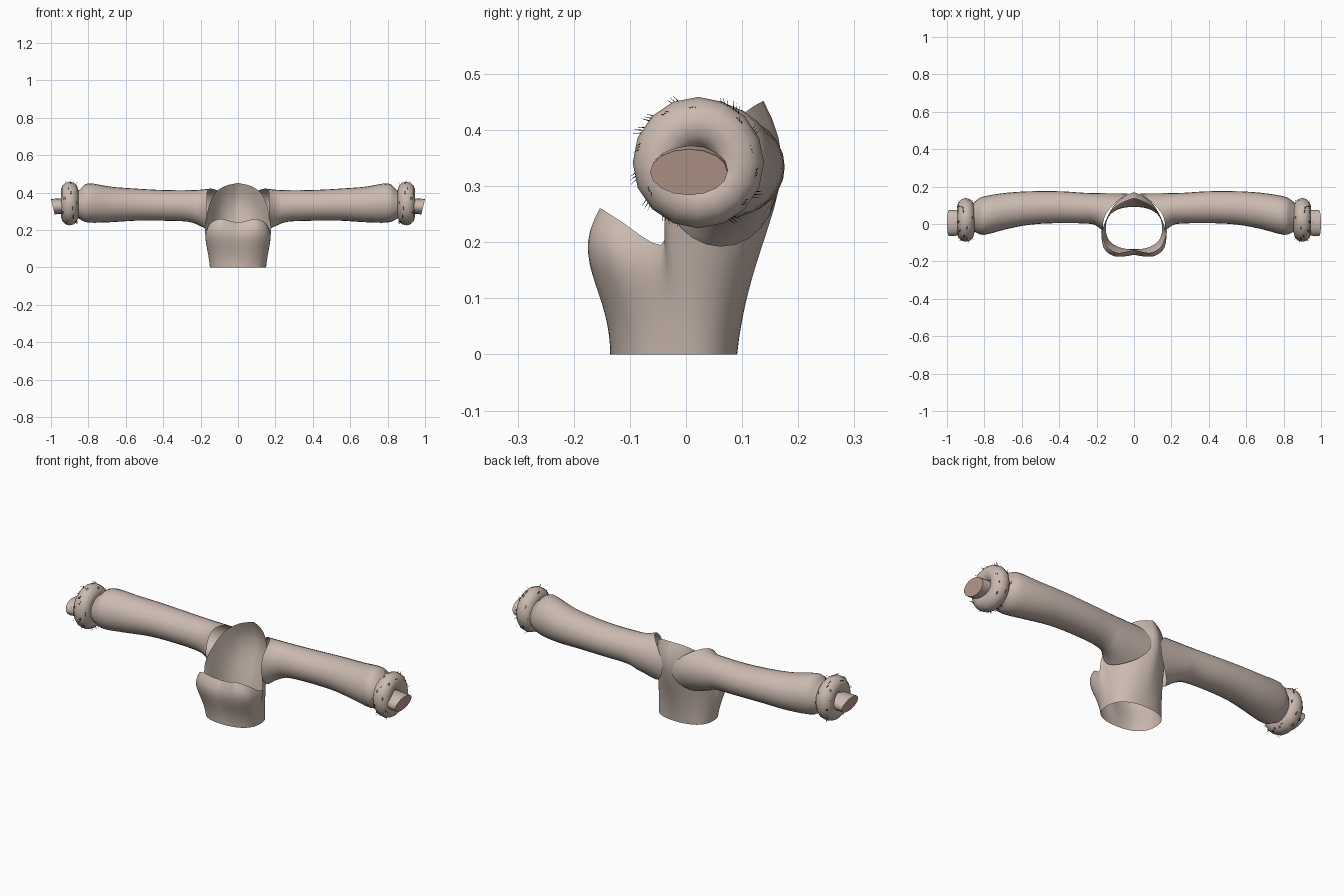
import bpy, bmesh, math, random
from mathutils import Vector

random.seed(4)
if "Cube" in bpy.data.objects:
    bpy.data.objects.remove(bpy.data.objects["Cube"])


def material(name, rgb):
    m = bpy.data.materials.new(name)
    m.use_nodes = True
    m.diffuse_color = (*rgb, 1)
    bsdf = m.node_tree.nodes["Principled BSDF"]
    bsdf.inputs["Base Color"].default_value = (*rgb, 1)
    bsdf.inputs["Roughness"].default_value = 0.8
    return m


CLOTH = material("beige cloth", (0.60, 0.49, 0.435))
SKIN = material("pink lining", (0.52, 0.35, 0.28))
BLACK = material("black hair", (0.01, 0.01, 0.01))


def finish(name, bm, mats, smooth=True):
    """Turn a half model into a mirrored object."""
    me = bpy.data.meshes.new(name)
    bm.to_mesh(me)
    bm.free()
    ob = bpy.data.objects.new(name, me)
    bpy.context.collection.objects.link(ob)
    for m in mats:
        me.materials.append(m)
    mod = ob.modifiers.new("mirror", "MIRROR")
    mod.use_clip = True
    if smooth:
        bpy.ops.object.select_all(action="DESELECT")
        ob.select_set(True)
        bpy.context.view_layer.objects.active = ob
        bpy.ops.object.shade_smooth_by_angle(angle=math.radians(50))
    return ob


def grid(bm, rows, closed):
    """Skin a list of point rows; returns the vertex rows."""
    vs = [[bm.verts.new(p) for p in row] for row in rows]
    n = len(rows[0])
    for a, b in zip(vs, vs[1:]):
        for i in range(n if closed else n - 1):
            k = (i + 1) % n
            bm.faces.new((a[i], a[k], b[k], b[i]))
    return vs


def spline(points, steps):
    """Smooth curve through tuples of any length."""
    pts = [points[0]] + points + [points[-1]]
    out = []
    for a, b, c, d in zip(pts, pts[1:], pts[2:], pts[3:]):
        for s in range(steps):
            t = s / steps
            out.append([0.5 * (2 * q + (r - p) * t + (2 * p - 5 * q + 4 * r - w) * t * t
                               + (3 * q - p - 3 * r + w) * t ** 3)
                        for p, q, r, w in zip(a, b, c, d)])
    out.append(list(points[-1]))
    return out


# Torso: elliptical hem lofted up to a dipping neckline (x, y, z, bulge)
neckline = spline([
    (0, -0.138, 0.24, 0.028), (0.05, -0.15, 0.25, 0.032), (0.095, -0.152, 0.26, 0.034),
    (0.145, -0.12, 0.24, 0.026), (0.175, -0.045, 0.195, 0.005), (0.17, -0.035, 0.26, 0.0),
    (0.155, 0.01, 0.33, 0.0), (0.125, 0.065, 0.395, 0.008), (0.07, 0.11, 0.435, 0.03),
    (0, 0.138, 0.452, 0.045)], 4)
ROWS = 14
rows = []
for j in range(ROWS + 1):
    t = j / ROWS
    row = []
    for i, (x, y, z, bulge) in enumerate(neckline):
        a = math.pi * (i / (len(neckline) - 1) - 0.5)
        c, s = math.cos(a), math.sin(a)
        hem = Vector((0.15 * c ** 0.85 if c > 1e-6 else 0,
                      -0.022 + 0.113 * math.copysign(abs(s) ** 0.8, s), 0))
        p = hem.lerp(Vector((x, y, z)), t)
        p += Vector((c, s, 0)) * bulge * math.sin(math.pi * t * t)
        if i in (0, len(neckline) - 1):
            p.x = 0
        row.append(p)
    rows.append(row)
bm = bmesh.new()
grid(bm, rows, False)
finish("torso", bm, [CLOTH])


def ring(x, yc, zc, ry, rz, n=24):
    return [Vector((x, yc + ry * math.cos(2 * math.pi * k / n),
                    zc + rz * math.sin(2 * math.pi * k / n))) for k in range(n)]


# Sleeves: rings of (x, centre y, centre z, radius y, radius z)
sections = spline([
    (0.165, 0.0625, 0.307, 0.101, 0.115), (0.21, 0.08, 0.32, 0.085, 0.095),
    (0.27, 0.085, 0.329, 0.082, 0.084), (0.4, 0.09, 0.332, 0.085, 0.082),
    (0.55, 0.086, 0.336, 0.089, 0.086), (0.68, 0.07, 0.337, 0.097, 0.095),
    (0.8, 0.045, 0.345, 0.103, 0.105), (0.845, 0.04, 0.338, 0.085, 0.08),
    (0.88, 0.03, 0.335, 0.06, 0.06)], 3)
rows = [ring(*s) for s in sections]
for r, amount in ((0, 1), (1, 0.6), (2, 0.3)):
    for p in rows[r]:                       # wrap the shoulder round the back
        p.x -= 0.14 * amount * (max(p.y, 0) / 0.165) ** 2
bm = bmesh.new()
grid(bm, rows, True)
finish("sleeves", bm, [CLOTH])

# Padded cuffs
CENTRE = Vector((0.9, 0.022, 0.342))
MAJOR, MINOR = 0.071, 0.046


def cuff_point(phi, theta, extra=0.0):
    r = MAJOR + (MINOR + extra) * math.cos(theta)
    return CENTRE + Vector(((MINOR + extra) * math.sin(theta),
                            r * math.cos(phi), r * math.sin(phi)))


bm = bmesh.new()
TAU = 2 * math.pi
grid(bm, [[cuff_point(TAU * k / 16, TAU * j / 12) for k in range(16)]
          for j in range(13)], True)
bmesh.ops.remove_doubles(bm, verts=bm.verts, dist=1e-5)
finish("cuffs", bm, [CLOTH])

# Wrist openings: short oval tubes with a slanted pink end
end = ring(0.99, 0.005, 0.325, 0.069, 0.041, 16)
for p in end:
    p.x += 0.01 * (p.z - 0.325) / 0.041
bm = bmesh.new()
vs = grid(bm, [ring(0.87, 0.008, 0.334, 0.068, 0.042, 16), end], True)
bm.faces.new(vs[1]).material_index = 1
finish("wrist_tubes", bm, [CLOTH, SKIN])

# Tufts of three fine hairs scattered over the cuffs
bm = bmesh.new()
TUFTS = 26
for k in range(TUFTS):
    phi = TAU * (k + random.uniform(-0.3, 0.3)) / TUFTS
    theta = random.uniform(-1.1, 1.1)
    for h in (-1, 0, 1):
        a = phi + 0.05 * h
        root = cuff_point(a, theta, -0.002)
        tip = cuff_point(a + 0.06, theta + 0.15, random.uniform(0.010, 0.016))
        base = [bm.verts.new(root + 0.0012 * Vector(
            (math.cos(q), math.sin(q) * -math.sin(a), math.sin(q) * math.cos(a))))
            for q in (0, TAU / 3, 2 * TAU / 3)]
        top = bm.verts.new(tip)
        for i in range(3):
            bm.faces.new((base[i], base[(i + 1) % 3], top))
bmesh.ops.recalc_face_normals(bm, faces=bm.faces)
finish("cuff_hairs", bm, [BLACK], smooth=False)
